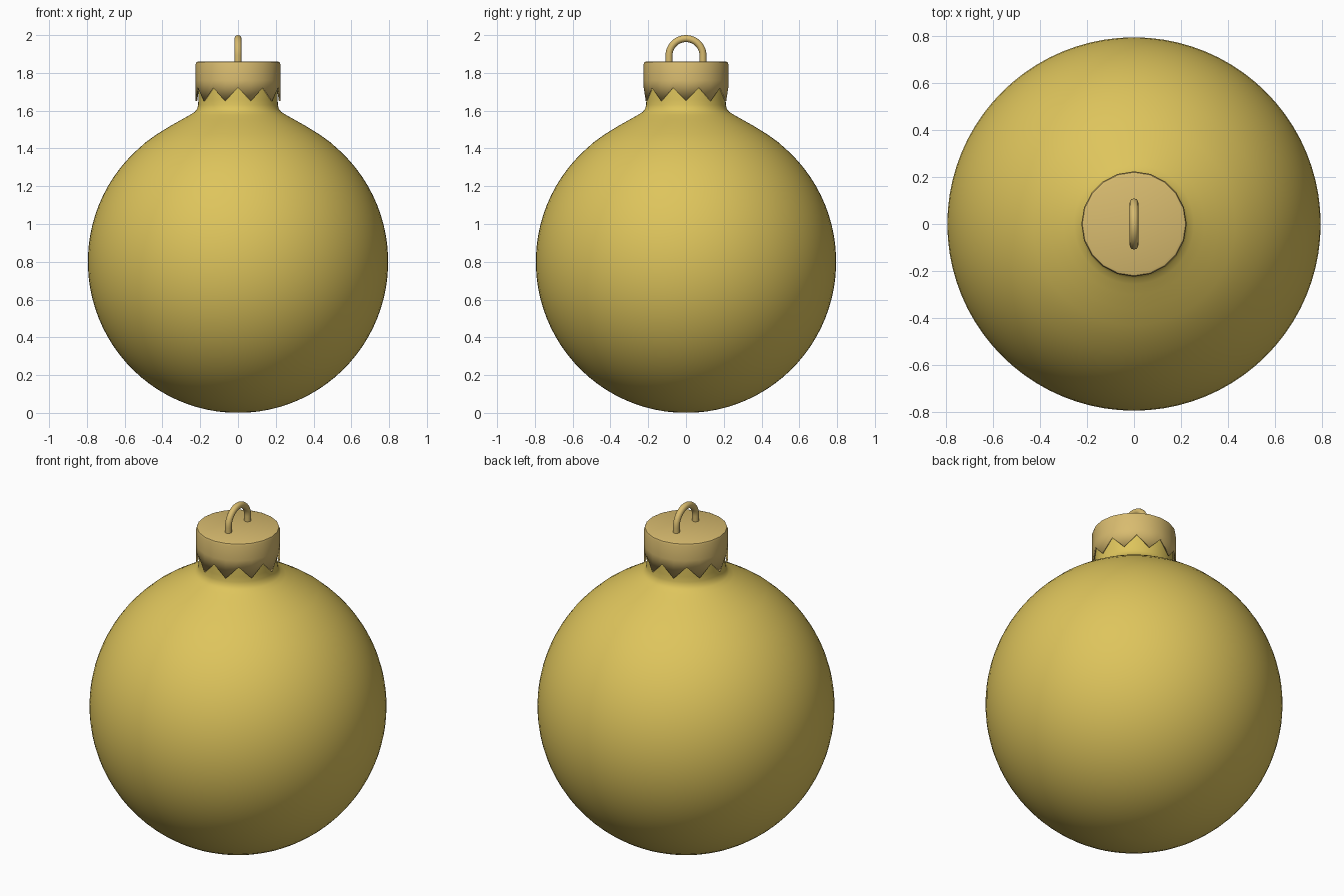
import bpy, bmesh, math
from mathutils import Vector

if "Cube" in bpy.data.objects:
    bpy.data.objects.remove(bpy.data.objects["Cube"])


def material(name, rgb):
    m = bpy.data.materials.new(name)
    m.diffuse_color = (*rgb, 1)
    m.use_nodes = True
    m.node_tree.nodes["Principled BSDF"].inputs["Base Color"].default_value = m.diffuse_color
    return m


gold = material("yellow gold", (0.73, 0.555, 0.107))
brass = material("pale brass", (0.69, 0.50, 0.16))


def finish(bm, name, mat, angle=40):
    bmesh.ops.remove_doubles(bm, verts=bm.verts, dist=1e-5)
    bmesh.ops.recalc_face_normals(bm, faces=bm.faces)
    me = bpy.data.meshes.new(name)
    bm.to_mesh(me)
    bm.free()
    me.materials.append(mat)
    ob = bpy.data.objects.new(name, me)
    bpy.context.collection.objects.link(ob)
    bpy.ops.object.select_all(action='DESELECT')
    ob.select_set(True)
    bpy.context.view_layer.objects.active = ob
    bpy.ops.object.shade_smooth_by_angle(angle=math.radians(angle))
    return ob


def bridge(bm, rings, closed=True):
    for a, b in zip(rings, rings[1:]):
        n = len(a)
        for i in range(n):
            j = (i + 1) % n
            bm.faces.new((a[i], a[j], b[j], b[i]))


def ring(bm, r, z, n):
    """Ring of vertices starting at the front; z may depend on the index."""
    out = []
    for i in range(n):
        a = -math.pi / 2 + 2 * math.pi * i / n
        h = z(i) if callable(z) else z
        out.append(bm.verts.new((r * math.cos(a), r * math.sin(a), h)))
    return out


# Ball: round body flowing into a short neck
profile = []
for k in range(1, 35):
    t = math.radians(4 * k)
    profile.append((0.795 * math.sin(t), 0.8 - 0.8 * math.cos(t)))
profile += [(0.49, 1.432), (0.43, 1.475), (0.36, 1.518), (0.30, 1.552),
            (0.255, 1.577), (0.23, 1.593), (0.217, 1.608), (0.211, 1.63), (0.21, 1.66),
            (0.21, 1.82)]
bm = bmesh.new()
rings = [ring(bm, r, z, 80) for r, z in profile]
bridge(bm, rings)
bm.faces.new(rings[0])
bm.faces.new(rings[-1])
finish(bm, "ball", gold, 60)

# Cap: twenty-sided cup with a rounded top rim and ten pointed teeth
bm = bmesh.new()
rings = [ring(bm, 0.224, lambda i: 1.722 if i % 2 == 0 else 1.652, 20),
         ring(bm, 0.224, 1.76, 20),
         ring(bm, 0.224, 1.846, 20),
         ring(bm, 0.220, 1.857, 20),
         ring(bm, 0.209, 1.861, 20)]
bridge(bm, rings)
bm.faces.new(rings[-1])
cap = finish(bm, "cap", brass, 50)
mod = cap.modifiers.new("thickness", 'SOLIDIFY')
mod.thickness = 0.008
mod.offset = -1

# Hanging loop: round wire bent into an arch
R, wire, zc = 0.09, 0.0185, 1.8915
path = [(Vector((0, R, 1.845)), 0.0)]
path += [(Vector((0, R * math.cos(a), zc + R * math.sin(a))), a)
         for a in (math.pi * k / 24 for k in range(25))]
path += [(Vector((0, -R, 1.845)), math.pi)]
bm = bmesh.new()
rings = []
for p, a in path:
    out = Vector((0, math.cos(a), math.sin(a)))
    rings.append([bm.verts.new(p + wire * (math.cos(b) * out + math.sin(b) * Vector((1, 0, 0))))
                  for b in (2 * math.pi * k / 16 for k in range(16))])
bridge(bm, rings)
bm.faces.new(rings[0])
bm.faces.new(rings[-1])
finish(bm, "hanging_loop", brass, 60)
